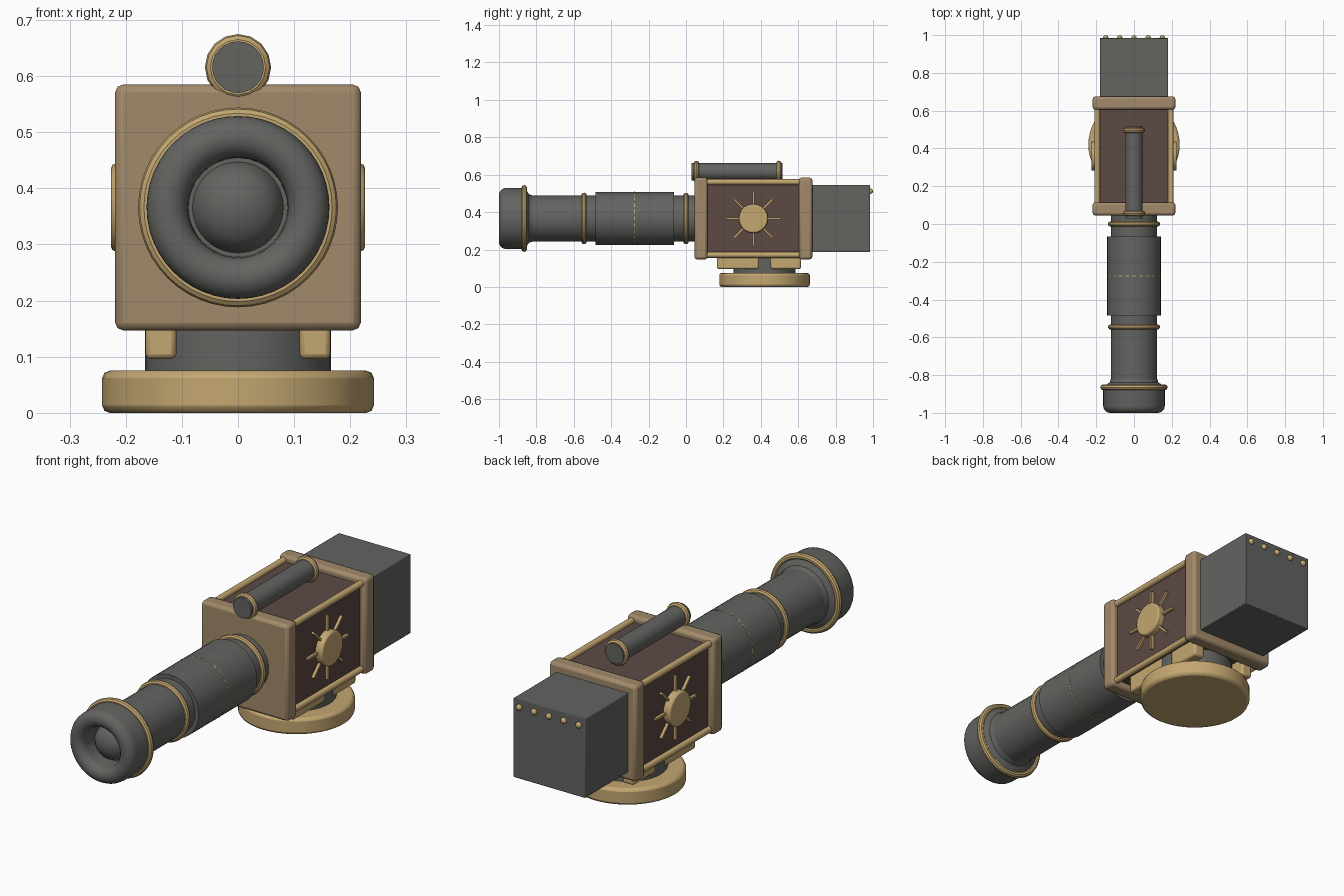
import bpy, bmesh, math
from mathutils import Matrix, Vector

if "Cube" in bpy.data.objects:
    bpy.data.objects.remove(bpy.data.objects["Cube"])

AXIS = 0.366      # height of barrel and housing centre
PIVOT_Y = 0.42    # turntable centre


def material(name, rgb):
    m = bpy.data.materials.new(name)
    m.diffuse_color = (*rgb, 1)
    m.use_nodes = True
    m.node_tree.nodes["Principled BSDF"].inputs["Base Color"].default_value = m.diffuse_color
    return m


STEEL = material("dark steel", (0.125, 0.127, 0.118))
BRASS = material("brass", (0.55, 0.385, 0.165))
BRONZE = material("dull bronze", (0.36, 0.255, 0.145))
LEATHER = material("brown panel", (0.108, 0.068, 0.059))


def finish(name, bm, mat, bevel=0, segments=2):
    bmesh.ops.recalc_face_normals(bm, faces=bm.faces)
    mesh = bpy.data.meshes.new(name)
    bm.to_mesh(mesh)
    bm.free()
    ob = bpy.data.objects.new(name, mesh)
    bpy.context.collection.objects.link(ob)
    mesh.materials.append(mat)
    if bevel:
        mod = ob.modifiers.new("bevel", 'BEVEL')
        mod.width, mod.segments, mod.limit_method = bevel, segments, 'ANGLE'
    bpy.ops.object.select_all(action='DESELECT')
    ob.select_set(True)
    bpy.context.view_layer.objects.active = ob
    bpy.ops.object.shade_smooth_by_angle(angle=math.radians(35))
    return ob


def box(name, lo, hi, mat, bevel=0):
    lo, hi = Vector(lo), Vector(hi)
    bm = bmesh.new()
    bmesh.ops.create_cube(bm, size=1, matrix=Matrix.Translation((lo + hi) / 2)
                          @ Matrix.Diagonal((*(hi - lo), 1)))
    return finish(name, bm, mat, bevel)


def cylinder(name, a, b, r, mat, sides=32, bevel=0, segments=2):
    a, b = Vector(a), Vector(b)
    rot = (b - a).to_track_quat('Z', 'Y').to_matrix().to_4x4()
    bm = bmesh.new()
    bmesh.ops.create_cone(bm, cap_ends=True, segments=sides, radius1=r, radius2=r,
                          depth=(b - a).length,
                          matrix=Matrix.Translation((a + b) / 2) @ rot)
    return finish(name, bm, mat, bevel, segments)


def lathe(name, profile, mat, z=AXIS, sides=48, closed=False):
    """Spin (radius, y) points around the line x = 0, z = z."""
    bm = bmesh.new()
    vs = [bm.verts.new((r, y, z)) for r, y in profile]
    edges = [bm.edges.new(p) for p in zip(vs, vs[1:])]
    if closed:
        edges.append(bm.edges.new((vs[-1], vs[0])))
    bmesh.ops.spin(bm, geom=vs + edges, cent=(0, 0, z), axis=(0, 1, 0),
                   angle=math.tau, steps=sides)
    bmesh.ops.remove_doubles(bm, verts=bm.verts, dist=1e-5)
    return finish(name, bm, mat)


def ring(name, y, major, minor, mat, z=AXIS, sides=48):
    pts = [(major + minor * math.cos(i * math.tau / 10),
            y + minor * math.sin(i * math.tau / 10)) for i in range(10)]
    return lathe(name, pts, mat, z, sides, closed=True)


# Barrel: domed lens, rolled muzzle lip, tube and thick sleeve
lathe("muzzle_lens", [(0, -0.965), (0.03, -0.96), (0.055, -0.947), (0.072, -0.93),
                      (0.081, -0.90)], STEEL)
lip = [(0.126 + 0.037 * math.cos(a), -0.963 - 0.037 * math.sin(a))
       for a in (i * math.pi / 10 for i in range(11))]
lathe("muzzle", [(0, -0.90), (0.088, -0.90)] + lip[::-1] +
      [(0.163, -0.86), (0.13, -0.84), (0.123, -0.82)], STEEL)
lathe("barrel_tube", [(0.123, -0.83), (0.123, 0.06)], STEEL)
lathe("barrel_sleeve", [(0.12, -0.485), (0.142, -0.485), (0.142, -0.065),
                        (0.12, -0.065)], STEEL)
ring("muzzle_ring", -0.865, 0.163, 0.015, BRASS)
ring("middle_ring", -0.545, 0.124, 0.014, BRASS)
ring("rear_ring", 0.0, 0.124, 0.014, BRASS)

# Dashed inlay line around the sleeve
bm = bmesh.new()
for i in range(24):
    m = (Matrix.Translation((0, -0.275, AXIS)) @ Matrix.Rotation(i * math.tau / 24, 4, 'Y')
         @ Matrix.Translation((0, 0, 0.1405)) @ Matrix.Diagonal((0.022, 0.005, 0.005, 1)))
    bmesh.ops.create_cube(bm, size=1, matrix=m)
finish("sleeve_dashes", bm, BRASS)

# Housing: panelled core, two frames, four edge rails
box("housing_core", (-0.192, 0.09, AXIS - 0.192), (0.192, 0.63, AXIS + 0.192), LEATHER)
for name, y in (("front_frame", 0.045), ("rear_frame", 0.605)):
    box(name, (-0.219, y, AXIS - 0.219), (0.219, y + 0.07, AXIS + 0.219), BRONZE, 0.014)
for sx in (-1, 1):
    for sz in (-1, 1):
        x, z = sx * 0.195, AXIS + sz * 0.195
        cylinder("edge_rail", (x, 0.1, z), (x, 0.62, z), 0.015, BRASS, 12)

# Rear block with a row of rivets
box("rear_block", (-0.181, 0.66, AXIS - 0.18), (0.181, 0.985, AXIS + 0.18), STEEL, 0.003)
bm = bmesh.new()
for i in range(5):
    bmesh.ops.create_uvsphere(bm, u_segments=12, v_segments=8, radius=0.014,
                              matrix=Matrix.Translation((-0.15 + 0.075 * i, 0.986, 0.512)))
finish("rivets", bm, BRASS)

# Sunburst emblem on each side
for s in (-1, 1):
    cylinder("emblem_disc", (s * 0.18, 0.36, AXIS), (s * 0.226, 0.36, AXIS), 0.078,
             BRASS, 20, 0.007)
    bm = bmesh.new()
    for i in range(8):
        m = (Matrix.Translation((s * 0.195, 0.36, AXIS))
             @ Matrix.Rotation(i * math.tau / 8, 4, 'X')
             @ Matrix.Translation((0, 0, 0.108)) @ Matrix.Diagonal((0.02, 0.01, 0.076, 1)))
        bmesh.ops.create_cube(bm, size=1, matrix=m)
    finish("emblem_rays", bm, BRASS)

# Sighting tube on top with two bands
cylinder("sight_tube", (0, 0.03, 0.616), (0, 0.515, 0.616), 0.046, STEEL, 24)
for y in (0.056, 0.496):
    ring("sight_band", y, 0.045, 0.014, BRASS, 0.616, 16)

# Turntable base, pivot and support blocks
cylinder("base_disc", (0, PIVOT_Y, 0), (0, PIVOT_Y, 0.075), 0.242, BRASS, 48, 0.013)
cylinder("pivot", (0, PIVOT_Y, 0.06), (0, PIVOT_Y, 0.2), 0.166, STEEL, 40)
for s in (-1, 1):
    for y0, y1 in ((0.165, 0.39), (0.45, 0.615)):
        x0, x1 = sorted((s * 0.11, s * 0.165))
        box("support_block", (x0, y0, 0.096), (x1, y1, 0.185), BRASS, 0.009)
